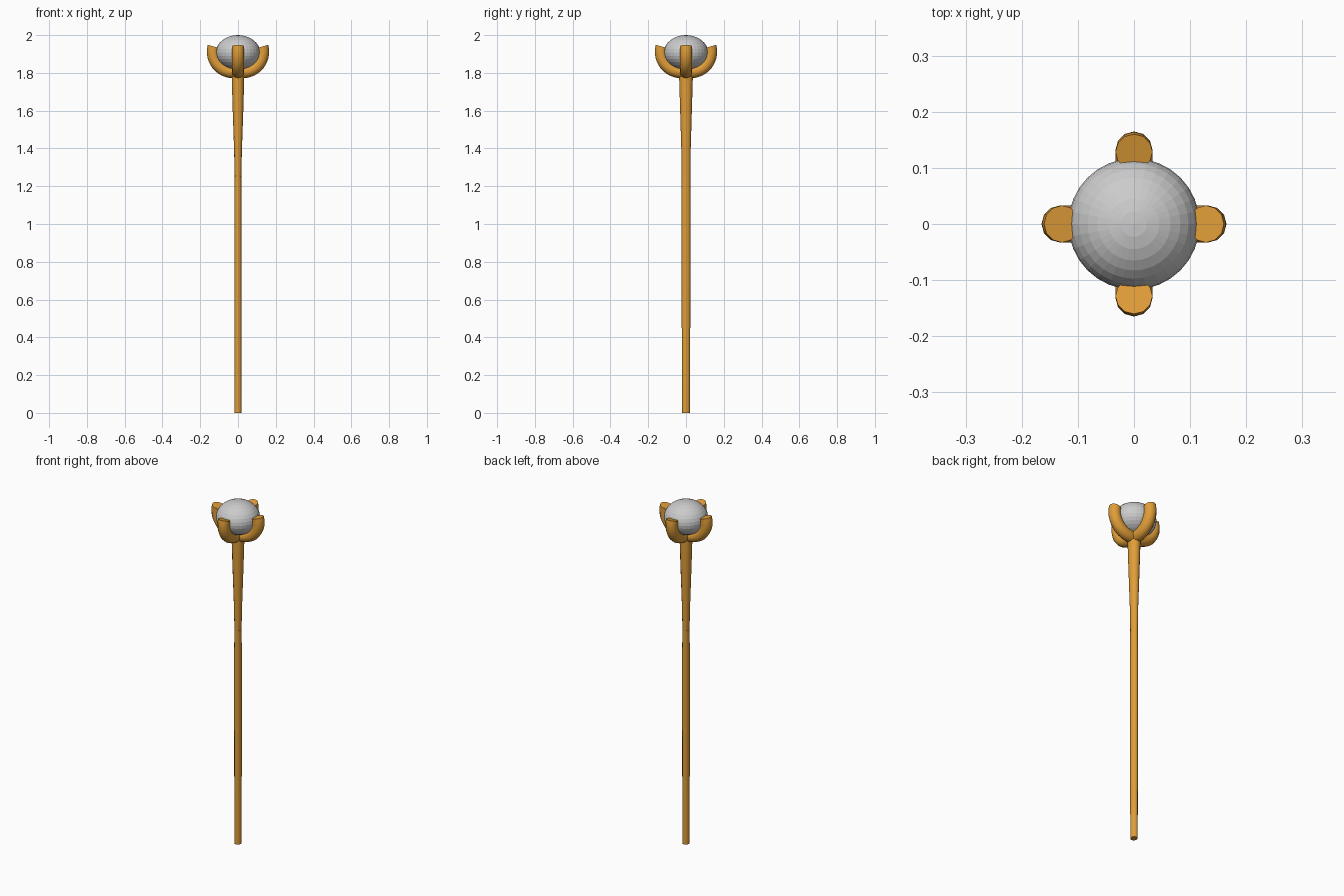
import bpy, math
from mathutils import Vector

if "Cube" in bpy.data.objects:
    bpy.data.objects.remove(bpy.data.objects["Cube"])

wood = bpy.data.materials.new("amber_wood")
wood.diffuse_color = (0.75, 0.34, 0.04, 1)
wood.use_nodes = True
wood.node_tree.nodes["Principled BSDF"].inputs["Base Color"].default_value = wood.diffuse_color
SIDES = 12


def loft(name, rings):
    """Skin a list of vertex rings into a capped tube."""
    n = len(rings[0])
    verts = [v for r in rings for v in r]
    faces = [(i * n + k, i * n + (k + 1) % n, (i + 1) * n + (k + 1) % n, (i + 1) * n + k)
             for i in range(len(rings) - 1) for k in range(n)]
    faces.append(tuple(reversed(range(n))))
    faces.append(tuple(range((len(rings) - 1) * n, len(rings) * n)))
    me = bpy.data.meshes.new(name)
    me.from_pydata(verts, [], faces)
    me.materials.append(wood)
    ob = bpy.data.objects.new(name, me)
    bpy.context.collection.objects.link(ob)
    bpy.ops.object.select_all(action='DESELECT')
    ob.select_set(True)
    bpy.context.view_layer.objects.active = ob
    bpy.ops.object.shade_smooth_by_angle(angle=math.radians(40))
    return ob


def stick(name, profile):
    """Upright tube from (z, x radius, y radius) stations."""
    angles = [math.tau * k / SIDES for k in range(SIDES)]
    return loft(name, [[(rx * math.cos(a), ry * math.sin(a), z) for a in angles]
                       for z, rx, ry in profile])


# Lower shaft and flared neck
stick("shaft", [(0, 0.019, 0.021), (0.6, 0.019, 0.023), (1.1, 0.019, 0.024), (1.25, 0.018, 0.023)])
stick("neck", [(1.24, 0.017, 0.023), (1.4, 0.021, 0.025), (1.6, 0.028, 0.031),
               (1.77, 0.033, 0.036), (1.81, 0.033, 0.036)])

# Four curled claws: round tubes following an arc that leans in at the tip
CX, CZ, R, TUBE = 0.025, 1.912, 0.107, 0.033
for i in range(4):
    turn = i * math.pi / 2
    out = Vector((math.cos(turn), math.sin(turn), 0))
    side = Vector((-math.sin(turn), math.cos(turn), 0))
    up = Vector((0, 0, 1))
    stations = [(0.0, CZ - R, -math.pi / 2)]
    for s in range(13):
        t = math.radians(-90 + 105 * s / 12)
        stations.append((CX + R * math.cos(t), CZ + R * math.sin(t), t))
    rings = []
    for x, z, t in stations:
        radial = out * math.cos(t) + up * math.sin(t)
        rings.append([out * x + up * z + TUBE * (side * math.cos(a) - radial * math.sin(a))
                      for a in (math.tau * k / SIDES for k in range(SIDES))])
    loft(f"claw_{i + 1}", rings)

# Squashed faceted orb held by the claws
bpy.ops.mesh.primitive_uv_sphere_add(segments=32, ring_count=16, radius=1, location=(0, 0, 1.908))
orb = bpy.context.object
orb.name = "orb"
orb.scale = (0.117, 0.117, 0.092)
